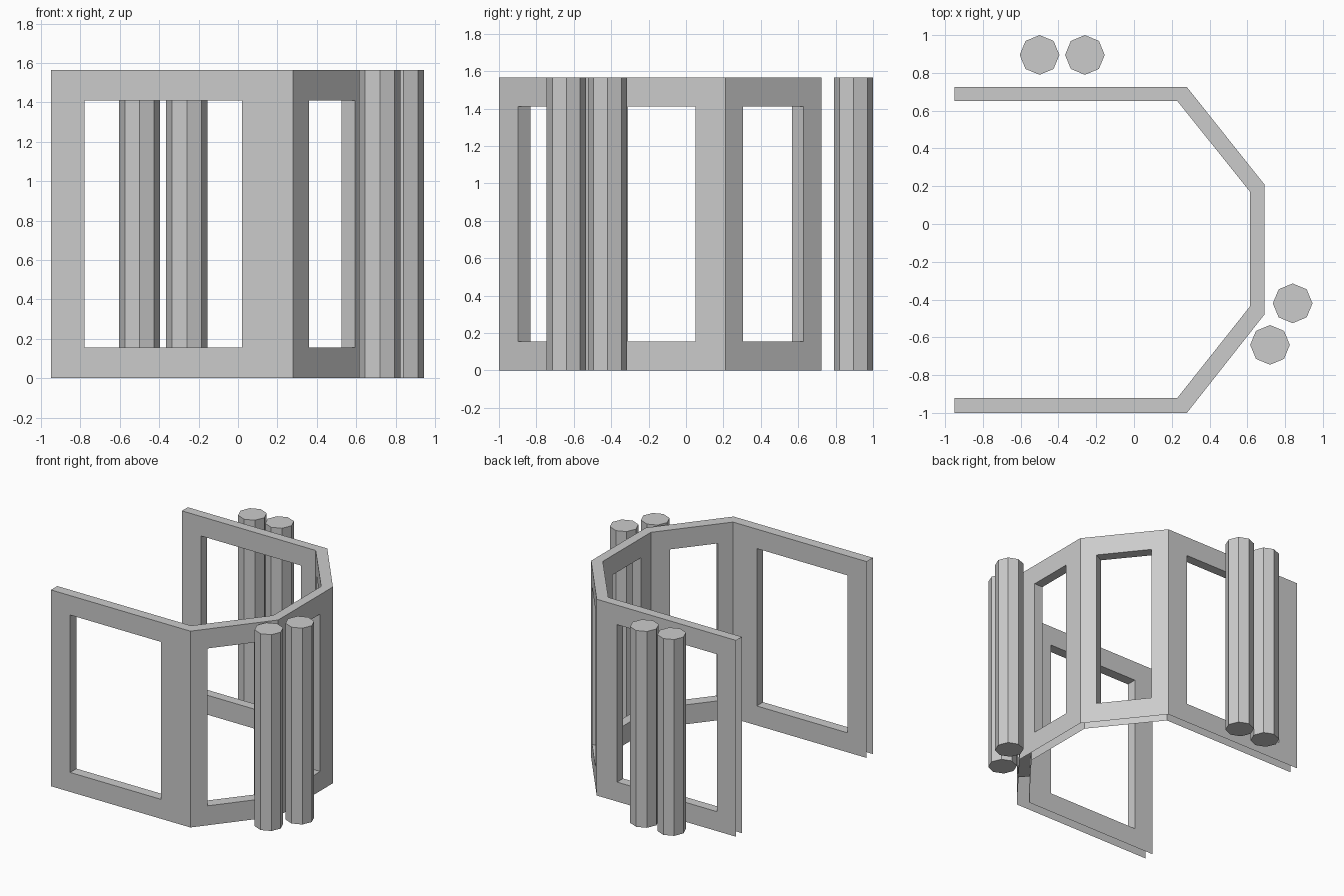
import bpy, bmesh
from mathutils import Vector

if "Cube" in bpy.data.objects:
    bpy.data.objects.remove(bpy.data.objects["Cube"])

HEIGHT = 1.565
SILL, HEAD = 0.155, 1.41

grey = bpy.data.materials.new("stone grey")
grey.diffuse_color = (0.6, 0.6, 0.6, 1)
grey.use_nodes = True
grey.node_tree.nodes["Principled BSDF"].inputs["Base Color"].default_value = grey.diffuse_color


def finish(bm, name):
    mesh = bpy.data.meshes.new(name)
    bm.to_mesh(mesh)
    bm.free()
    mesh.materials.append(grey)
    obj = bpy.data.objects.new(name, mesh)
    bpy.context.collection.objects.link(obj)
    return obj


def loop(bm, a, b, t0, t1, z0, z1):
    """Upright rectangle of vertices along part of the line a-b."""
    p, q = Vector(a).lerp(Vector(b), t0), Vector(a).lerp(Vector(b), t1)
    return [bm.verts.new((v.x, v.y, z)) for v, z in
            ((p, z0), (q, z0), (q, z1), (p, z1))]


def bridge(bm, first, second):
    for i in range(4):
        j = (i + 1) % 4
        bm.faces.new((first[i], first[j], second[j], second[i]))


# Wall plan: outer and inner outlines, open at the left
outer = [(-0.95, 0.725), (0.28, 0.725), (0.69, 0.21),
         (0.69, -0.48), (0.28, -1.0), (-0.95, -1.0)]
inner = [(-0.95, 0.65), (0.23, 0.65), (0.615, 0.17),
         (0.615, -0.435), (0.23, -0.92), (-0.95, -0.92)]

# Window span along each wall: outer start and end, inner start and end
windows = [(0.138, 0.854, 0.144, 0.890),
           (0.190, 0.817, 0.173, 0.800),
           (0.232, 0.754, 0.198, 0.793),
           (0.234, 0.805, 0.234, 0.815),
           (0.211, 0.862, 0.178, 0.856)]

# Hollow wall skins with window reveals and a top cap; base and ends stay open
bm = bmesh.new()
for i, (o0, o1, n0, n1) in enumerate(windows):
    out = loop(bm, outer[i], outer[i + 1], 0, 1, 0, HEIGHT)
    inn = loop(bm, inner[i], inner[i + 1], 0, 1, 0, HEIGHT)
    out_hole = loop(bm, outer[i], outer[i + 1], o0, o1, SILL, HEAD)
    in_hole = loop(bm, inner[i], inner[i + 1], n0, n1, SILL, HEAD)
    bridge(bm, inn, in_hole)
    bridge(bm, in_hole, out_hole)
    bridge(bm, out_hole, out)
    bm.faces.new((inn[3], inn[2], out[2], out[3]))
bmesh.ops.remove_doubles(bm, verts=bm.verts, dist=0.0005)
finish(bm, "window_wall")

# Two pairs of eight-sided columns
columns = {"rear_column_left": (-0.5, 0.895), "rear_column_right": (-0.26, 0.895),
           "side_column_outer": (0.84, -0.42), "side_column_inner": (0.72, -0.64)}
for name, (x, y) in columns.items():
    bm = bmesh.new()
    bmesh.ops.create_cone(bm, cap_ends=True, segments=8, radius1=0.105,
                          radius2=0.105, depth=HEIGHT)
    obj = finish(bm, name)
    obj.location = (x, y, HEIGHT / 2)
